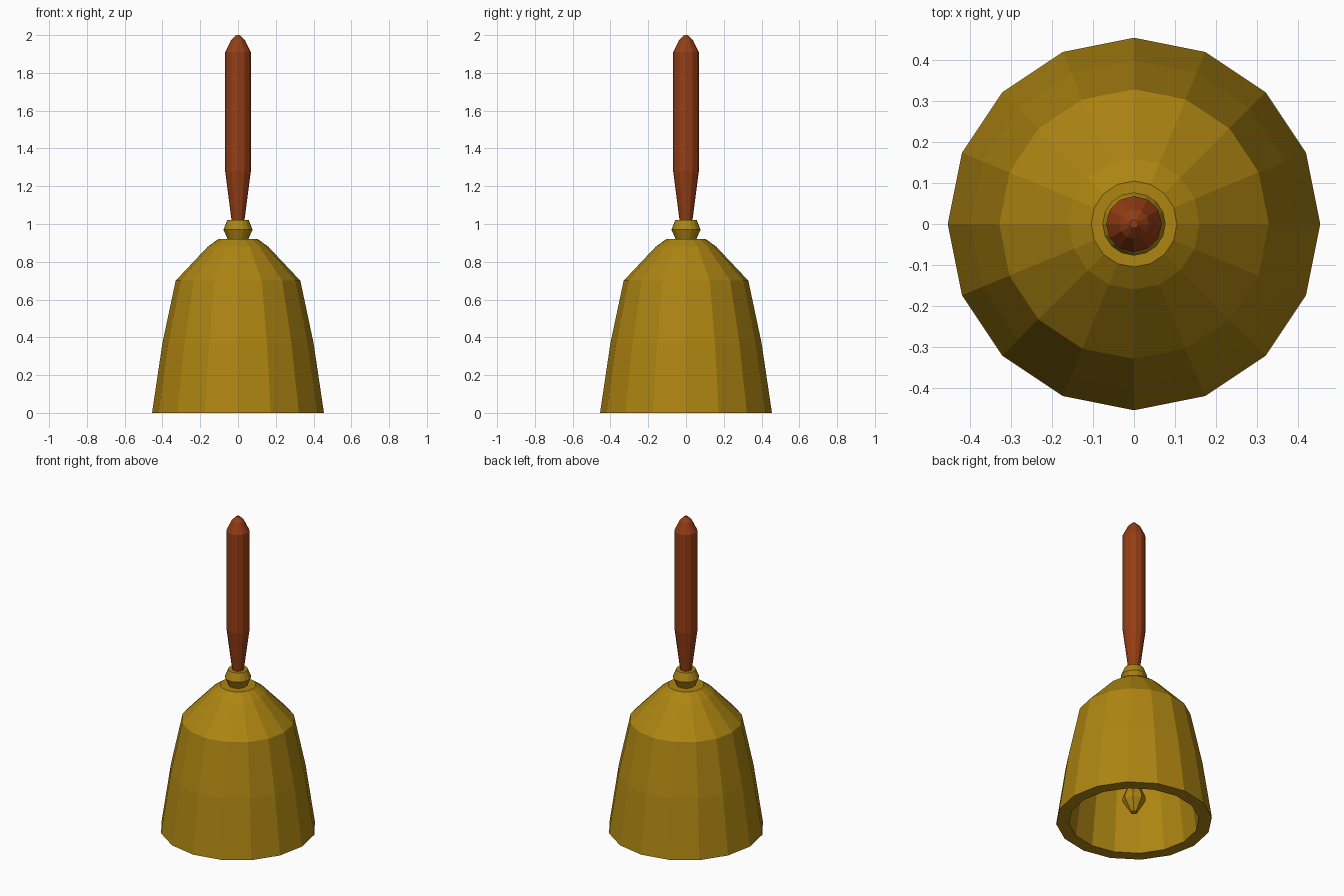
import bpy, bmesh, math

if "Cube" in bpy.data.objects:
    bpy.data.objects.remove(bpy.data.objects["Cube"])


def material(name, rgb):
    m = bpy.data.materials.new(name)
    m.diffuse_color = (*rgb, 1)
    m.use_nodes = True
    m.node_tree.nodes["Principled BSDF"].inputs["Base Color"].default_value = m.diffuse_color
    return m


def lathe(name, profile, sides, mat):
    """Revolve an (r, z) profile about z; radius 0 closes to a point."""
    bm = bmesh.new()
    rings = []
    for r, z in profile:
        if r == 0:
            rings.append([bm.verts.new((0, 0, z))] * sides)
        else:
            rings.append([bm.verts.new((r * math.cos(math.tau * i / sides),
                                        r * math.sin(math.tau * i / sides), z))
                          for i in range(sides)])
    for a, b in zip(rings, rings[1:]):
        for i in range(sides):
            j = (i + 1) % sides
            corners = list(dict.fromkeys((a[i], a[j], b[j], b[i])))
            if len(corners) > 2:
                bm.faces.new(corners)
    bmesh.ops.remove_doubles(bm, verts=bm.verts, dist=1e-5)
    bmesh.ops.recalc_face_normals(bm, faces=bm.faces)
    me = bpy.data.meshes.new(name)
    bm.to_mesh(me)
    bm.free()
    me.materials.append(mat)
    ob = bpy.data.objects.new(name, me)
    bpy.context.collection.objects.link(ob)
    return ob


brass = material("brass", (0.42, 0.235, 0.006))
wood = material("wood", (0.30, 0.047, 0.007))

# hollow bell: inner wall up from the rim is joined to the outer wall at the rim
lathe("bell_body", [(0, 0.92), (0.105, 0.92), (0.16, 0.88), (0.33, 0.70),
                    (0.40, 0.37), (0.455, 0), (0.38, 0), (0.335, 0.36),
                    (0.27, 0.67), (0.12, 0.83), (0, 0.85)], 16, brass)

# collar between bell and handle
lathe("collar", [(0, 0.92), (0.055, 0.92), (0.077, 0.97), (0.057, 1.02), (0, 1.02)],
      16, brass)

# tapered handle with rounded tip
lathe("handle", [(0, 1.01), (0.033, 1.01), (0.068, 1.28), (0.068, 1.91),
                 (0.036, 1.975), (0.01, 2.0), (0, 2.0)], 12, wood)

# clapper: rod hanging from the crown and striking ball
lathe("clapper_rod", [(0, 0.2), (0.02, 0.2), (0.02, 0.85), (0, 0.85)], 8, brass)
lathe("clapper_ball", [(0, 0.05), (0.02, 0.055), (0.067, 0.13), (0.067, 0.155),
                       (0.045, 0.21), (0.02, 0.235), (0, 0.235)], 8, brass)
